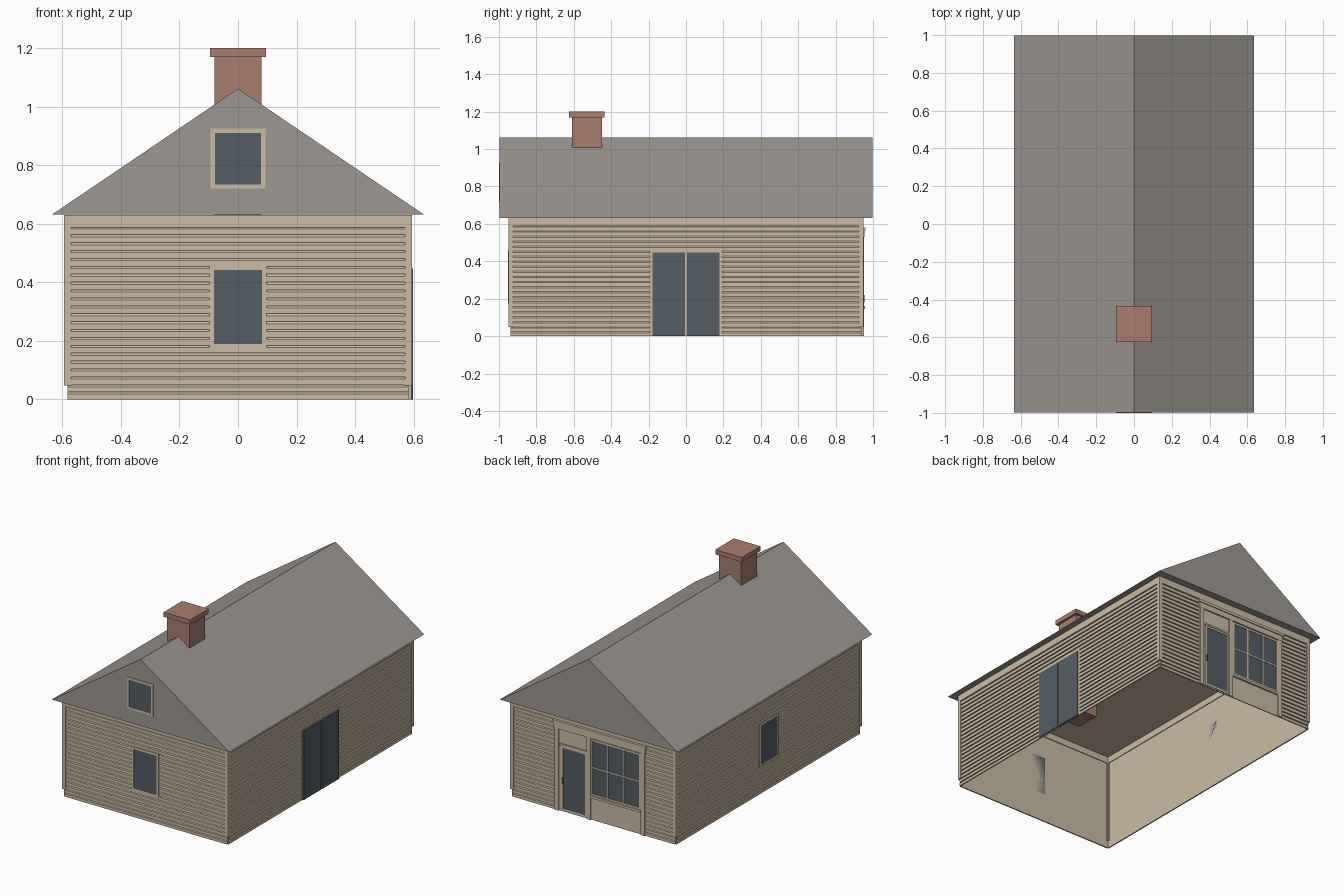
import bpy, bmesh, math
from mathutils import Matrix

cube = bpy.data.objects.get("Cube")
if cube:
    bpy.data.objects.remove(cube)


def material(name, rgb):
    m = bpy.data.materials.new(name)
    m.use_nodes = True
    m.diffuse_color = (*rgb, 1)
    m.node_tree.nodes["Principled BSDF"].inputs["Base Color"].default_value = (*rgb, 1)
    return m


BEIGE = material("beige_paint", (0.60, 0.50, 0.37))
GREY = material("grey_roof", (0.34, 0.31, 0.285))
GLASS = material("dark_glass", (0.09, 0.11, 0.13))
BRICK = material("red_brick", (0.39, 0.21, 0.155))

# Wall frames: u runs to the right seen from outside, out points away from the centre
FRONT, RIGHT, BACK, LEFT = (Matrix.Rotation(math.radians(90 * i), 4, "Z") for i in range(4))
HX, HY = 0.582, 0.938      # half sizes of the wall core
EAVE = 0.632


def mesh_object(name, verts, faces, mat, side=FRONT):
    me = bpy.data.meshes.new(name)
    me.from_pydata([side @ Matrix.Translation(v).to_translation() for v in verts], [], faces)
    me.materials.append(mat)
    ob = bpy.data.objects.new(name, me)
    bpy.context.collection.objects.link(ob)
    return ob


def box(name, mat, side, u0, u1, o0, o1, z0, z1):
    verts = [(u, -o, z) for z in (z0, z1) for u, o in ((u0, o1), (u1, o1), (u1, o0), (u0, o0))]
    faces = [(3, 2, 1, 0), (4, 5, 6, 7)] + [(i, (i + 1) % 4, (i + 1) % 4 + 4, i + 4) for i in range(4)]
    return mesh_object(name, verts, faces, mat, side)


def window(name, side, u0, u1, z0, z1, base, out, w=0.015, cols=1, rows=1):
    """Glass plate with a raised frame and optional glazing bars."""
    box(name + "_glass", GLASS, side, u0 + w, u1 - w, base, out - 0.003, z0 + w, z1 - w)
    for tag, a, b in (("left", u0, u0 + w), ("right", u1 - w, u1)):
        box(f"{name}_frame_{tag}", BEIGE, side, a, b, base, out, z0, z1)
    for tag, a, b in (("bottom", z0, z0 + w), ("top", z1 - w, z1)):
        box(f"{name}_frame_{tag}", BEIGE, side, u0 + w, u1 - w, base, out, a, b)
    for i in range(1, cols):
        u = u0 + (u1 - u0) * i / cols
        box(f"{name}_upright_bar", BEIGE, side, u - 0.004, u + 0.004, base, out, z0 + w, z1 - w)
    for i in range(1, rows):
        z = z0 + (z1 - z0) * i / rows
        box(f"{name}_cross_bar", BEIGE, side, u0 + w, u1 - w, base, out, z - 0.004, z + 0.004)


def siding(name, side, u0, u1, core, z0, z1, count):
    """Overlapping boards: each leans out at its lower edge and has a small ledge below."""
    step = (z1 - z0) / count
    prof = []
    for i in range(count):
        z = z0 + i * step
        prof += [(core, z), (core + 0.008, z), (core + 0.008, z + step * 0.72)]
    prof.append((core, z1))
    verts = [(u, -o, z) for o, z in prof for u in (u0, u1)]
    faces = [(2 * i, 2 * i + 1, 2 * i + 3, 2 * i + 2) for i in range(len(prof) - 1)]
    mesh_object(name, verts, faces, BEIGE, side)


# Wall core: open underneath, closed by a ceiling
core = box("wall_core", BEIGE, FRONT, -HX, HX, -HY, HY, 0, EAVE - 0.002)
bm = bmesh.new()
bm.from_mesh(core.data)
bmesh.ops.delete(bm, geom=[f for f in bm.faces if f.normal.z < -0.9], context="FACES_ONLY")
bm.to_mesh(core.data)
bm.free()

# Board siding, frieze and corner boards on every wall
shop_l, shop_r = -0.275, 0.37
for tag, side, half, depth in (("front", FRONT, HX, HY), ("right", RIGHT, HY, HX),
                               ("back", BACK, HX, HY), ("left", LEFT, HY, HX)):
    spans = [(-half, shop_l), (shop_r, half)] if tag == "back" else [(-half, half)]
    for a, b in spans:
        siding(f"{tag}_siding", side, a, b, depth, 0.05, 0.59, 20)
        siding(f"{tag}_base_boards", side, a, b, depth, 0, 0.05, 2)
    box(f"{tag}_frieze", BEIGE, side, -half - 0.012, half + 0.012, depth - 0.005, depth + 0.012, 0.588, EAVE - 0.001)
    for s in (-1, 1):
        a, b = sorted((s * (half - 0.012), s * (half + 0.012)))
        box(f"{tag}_corner_board", BEIGE, side, a, b, depth - 0.005, depth + 0.012, 0.048, 0.588)

# Gable roof as one closed prism
w, l, ridge = 0.635, 0.997, 1.062
mesh_object("roof", [(x, y, z) for y in (-l, l) for x, z in ((-w, EAVE), (w, EAVE), (0, ridge))],
            [(0, 1, 2), (5, 4, 3), (1, 4, 5, 2), (3, 0, 2, 5), (0, 3, 4, 1)], GREY)

# Chimney, reaching below the ceiling
box("chimney_stack", BRICK, FRONT, -0.08, 0.08, 0.45, 0.61, 0.515, 1.17)
box("chimney_cap", BRICK, FRONT, -0.095, 0.095, 0.435, 0.625, 1.17, 1.2)

# Plain windows
window("front_window", FRONT, -0.097, 0.097, 0.175, 0.457, HY, HY + 0.013)
window("left_window", LEFT, -0.097, 0.097, 0.175, 0.457, HX, HX + 0.013)
window("gable_window", FRONT, -0.094, 0.094, 0.72, 0.925, 0.99, 1.001)

# Double glass door on the right wall
box("double_door_surround", BEIGE, RIGHT, -0.192, 0.192, HX, HX + 0.011, 0, 0.457)
for s in (-1, 1):
    a, b = sorted((s * 0.006, s * 0.18))
    box("double_door_leaf", GLASS, RIGHT, a, b, HX, HX + 0.016, 0, 0.447)

# Shop front on the back wall
box("shop_panel", BEIGE, BACK, shop_l, shop_r, HY, HY + 0.006, 0, 0.59)
for tag, a, b, top in (("left", shop_l, shop_l + 0.028, 0.53), ("middle", -0.045, -0.018, 0.53),
                       ("right", shop_r - 0.03, shop_r, 0.53)):
    box(f"shop_{tag}_pilaster", BEIGE, BACK, a, b, HY, HY + 0.015, 0, top)
box("shop_header", BEIGE, BACK, shop_l - 0.005, shop_r + 0.005, HY, HY + 0.016, 0.53, 0.565)
box("shop_cornice", BEIGE, BACK, shop_l - 0.012, shop_r + 0.012, HY, HY + 0.022, 0.565, 0.582)
window("shop_door", BACK, -0.23, -0.047, 0.008, 0.425, HY, HY + 0.01, 0.013)
box("shop_door_lintel", BEIGE, BACK, -0.24, -0.045, HY, HY + 0.014, 0.425, 0.437)
box("shop_door_handle", GLASS, BACK, -0.222, -0.214, HY, HY + 0.016, 0.18, 0.22)
window("shop_window", BACK, -0.016, 0.34, 0.16, 0.525, HY, HY + 0.011, 0.012, 3, 2)
box("shop_window_sill", BEIGE, BACK, -0.018, 0.34, HY, HY + 0.018, 0.145, 0.16)
